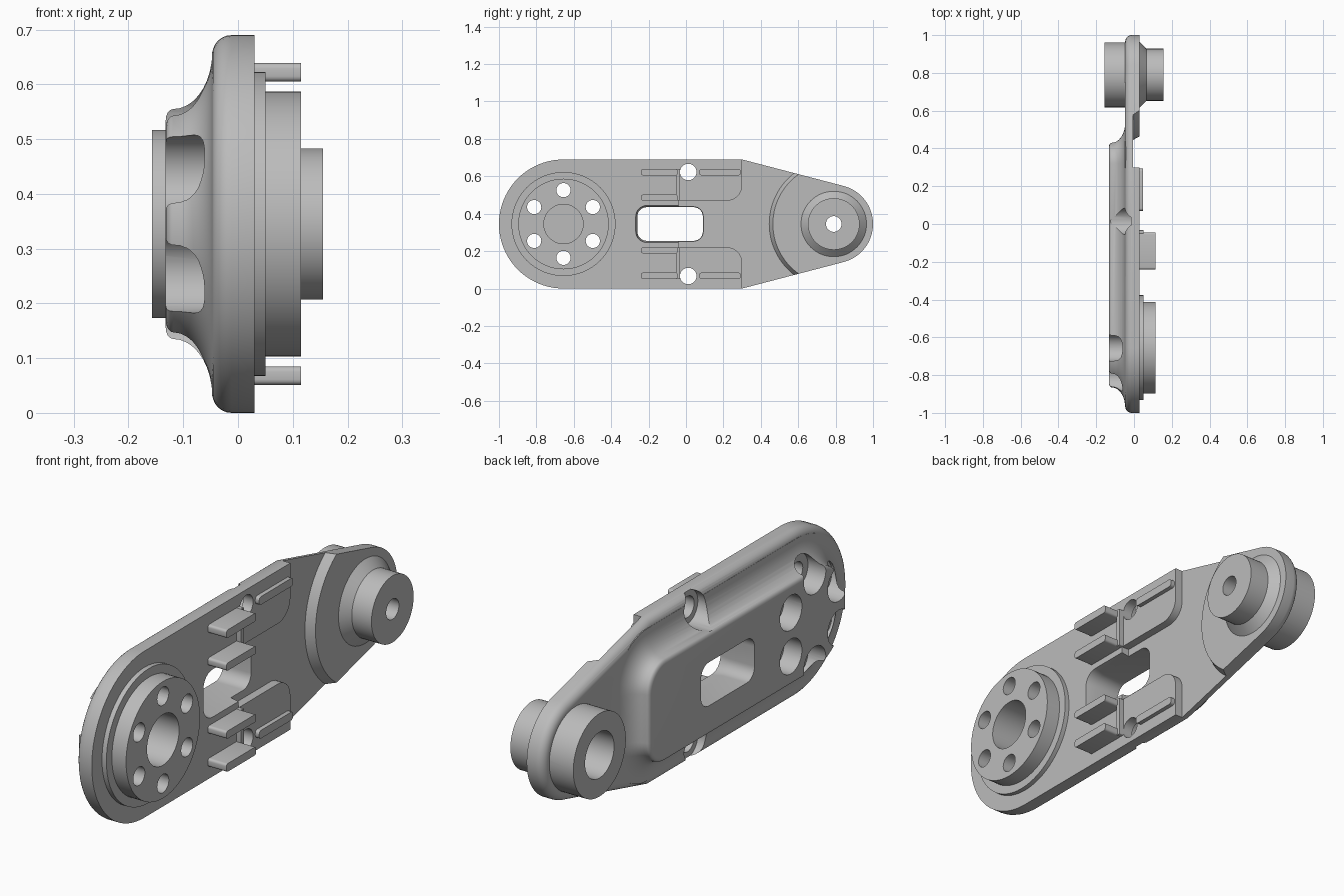
import bpy, bmesh
from math import cos, sin, tan, radians, pi

if "Cube" in bpy.data.objects:
    bpy.data.objects.remove(bpy.data.objects["Cube"], do_unlink=True)

MID = 0.345           # height of the lever's long axis
BIG, SMALL = -0.655, 0.79   # y of the two pivot centres

metal = bpy.data.materials.new("cast grey metal")
metal.use_nodes = True
GREY = (0.5, 0.5, 0.5, 1)
metal.diffuse_color = GREY
metal.node_tree.nodes["Principled BSDF"].inputs["Base Color"].default_value = GREY


def arc(cy, cz, r, a0, a1, n):
    """Points on an arc in the y/z plane, angles in degrees."""
    return [(cy + r * cos(radians(a0 + (a1 - a0) * i / n)),
             cz + r * sin(radians(a0 + (a1 - a0) * i / n))) for i in range(n + 1)]


def loft(name, sections):
    """Solid through closed outlines [(x, [(y, z from axis)])] of equal length."""
    bm = bmesh.new()
    rings = [[bm.verts.new((x, y, z + MID)) for y, z in pts] for x, pts in sections]
    for a, b in zip(rings, rings[1:]):
        for i in range(len(a)):
            j = (i + 1) % len(a)
            bm.faces.new((a[i], a[j], b[j], b[i]))
    bm.faces.new(rings[0])
    bm.faces.new(rings[-1])
    bmesh.ops.recalc_face_normals(bm, faces=bm.faces)
    mesh = bpy.data.meshes.new(name)
    bm.to_mesh(mesh)
    bm.free()
    mesh.materials.append(metal)
    ob = bpy.data.objects.new(name, mesh)
    bpy.context.collection.objects.link(ob)
    return ob


def turned(name, cy, cz, profile, n=64):
    """Round solid along x from (x, radius) pairs."""
    return loft(name, [(x, arc(cy, cz, r, 0, 360, n)[:-1]) for x, r in profile])


def combine(body, tool, operation):
    """Apply a boolean and throw the tool away."""
    tool.hide_render = True
    mod = body.modifiers.new("cut", 'BOOLEAN')
    mod.solver = 'EXACT'
    mod.operation = operation
    mod.object = tool
    bpy.context.view_layer.objects.active = body
    bpy.ops.object.modifier_apply(modifier=mod.name)
    bpy.data.objects.remove(tool, do_unlink=True)


def add(tool):
    combine(body, tool, 'UNION')


def cut(tool):
    combine(body, tool, 'DIFFERENCE')


def smooth(ob):
    bpy.ops.object.select_all(action='DESELECT')
    ob.select_set(True)
    bpy.context.view_layer.objects.active = ob
    bpy.ops.object.shade_smooth_by_angle(angle=radians(30))


# Outlines
def plate_outline(d):
    k = d * tan(radians(7.3))
    return (arc(BIG, 0, MID + d, 90, 270, 40) + [(0.3 + k, -MID - d)]
            + arc(SMALL, 0, 0.21 + d, -75.4, 75.4, 32) + [(0.3 + k, MID + d)])


def bulge_outline(d):
    return (arc(BIG, 0, 0.21 + d, 90, 270, 40)
            + arc(0.32, -0.1, 0.11 + d, -90, 0, 12)
            + arc(0.32, 0.1, 0.11 + d, 0, 90, 12))


def slot_outline(d):
    pts = []
    for sy, sz, a in ((1, 1, 0), (-1, 1, 90), (-1, -1, 180), (1, -1, 270)):
        pts += arc(-0.085 + sy * 0.125, sz * 0.04, 0.05 + d, a, a + 90, 8)
    return pts


def recess_outline(r):
    upper = [(-0.04, 0.125)] + arc(0.22, 0.205, 0.08, -90, 0, 8) + [(0.3, 0.5)]
    lower = [(y, -z) for y, z in reversed(upper)]
    return upper + arc(SMALL, 0, r, 115, 245, 32) + lower


# Plate with one rounded rim, then the shallow recess between the side pads
R = 0.035
rim = [(-0.012 - R * cos(radians(t)), R * (sin(radians(t)) - 1)) for t in range(0, 91, 15)]
body = loft("lever_body", [(x, plate_outline(d)) for x, d in rim + [(0.03, 0)]])
cut(loft("recess_cutter", [(-0.005, recess_outline(0.345)), (0.04, recess_outline(0.32))]))

# Raised back with a flared foot and rounded crown
profile = [(-0.03, 0.105)]
profile += [(-0.118 + 0.071 * cos(radians(t)), 0.105 * (1 - sin(radians(t))))
            for t in range(0, 91, 10)]
profile += [(-0.118 - 0.014 * sin(radians(t)), -0.02 * (1 - cos(radians(t))))
            for t in range(18, 91, 18)]
add(loft("raised_back", [(x, bulge_outline(d)) for x, d in profile]))

# Pivot bosses
add(turned("large_flange", BIG, 0, [(-0.01, 0.278), (0.05, 0.278)]))
add(turned("large_boss", BIG, 0, [(0, 0.242), (0.115, 0.242)]))
add(turned("small_boss", SMALL, 0, [(-0.01, 0.175), (0.03, 0.175), (0.065, 0.138), (0.155, 0.138)]))
add(turned("small_boss_back", SMALL, 0, [(-0.157, 0.172), (-0.02, 0.172)]))

# Bores of the two pivots
cut(turned("large_bore", BIG, 0, [(-0.05, 0.105), (0.3, 0.105)]))
cut(turned("small_bore", SMALL, 0, [(-0.3, 0.042), (0.3, 0.042)], 32))
cut(turned("small_counterbore", SMALL, 0, [(-0.3, 0.095), (0.03, 0.095)]))

# Six bolt holes with wide pockets in the back
for i in range(6):
    a = pi / 6 + i * pi / 3
    y, z = BIG + 0.181 * cos(a), 0.181 * sin(a)
    cut(turned("bolt_hole", y, z, [(-0.3, 0.038), (0.3, 0.038)], 32))
    cut(turned("bolt_pocket", y, z, [(-0.3, 0.072), (-0.05, 0.072)], 40))

# Side holes with their pockets
for s in (1, -1):
    cut(turned("side_hole", 0.012, s * 0.278, [(-0.3, 0.044), (0.3, 0.044)], 32))
    cut(turned("side_pocket", 0.014, s * 0.278, [(-0.3, 0.07), (-0.015, 0.07)], 40))

# Window through the middle, slightly drafted
cut(loft("window_cutter", [(-0.2, slot_outline(0)), (-0.02, slot_outline(0)),
                           (0.06, slot_outline(0.014))]))
smooth(body)


# Tabs and ribs on the side pads
def block(name, x1, y0, y1, z0, z1, bevel, s):
    lo, hi = sorted((s * z0, s * z1))
    pts = []
    corners = ((y1, hi, -1, -1, 0), (y0, hi, 1, -1, 90),
               (y0, lo, 1, 1, 180), (y1, lo, -1, 1, 270))
    for y, z, dy, dz, a in corners:
        pts += arc(y + dy * bevel, z + dz * bevel, bevel, a, a + 90, 4)
    smooth(loft(name, [(0.02, pts), (x1, pts)]))


for s, side in ((1, "upper"), (-1, "lower")):
    block(side + "_outer_tab", 0.115, -0.24, -0.045, 0.26, 0.294, 0.01, s)
    block(side + "_inner_tab", 0.115, -0.24, -0.045, 0.125, 0.157, 0.01, s)
    block(side + "_cross_rib", 0.05, -0.052, -0.032, 0.125, 0.294, 0.004, s)
    block(side + "_long_rib", 0.048, 0.07, 0.293, 0.26, 0.294, 0.013, s)
